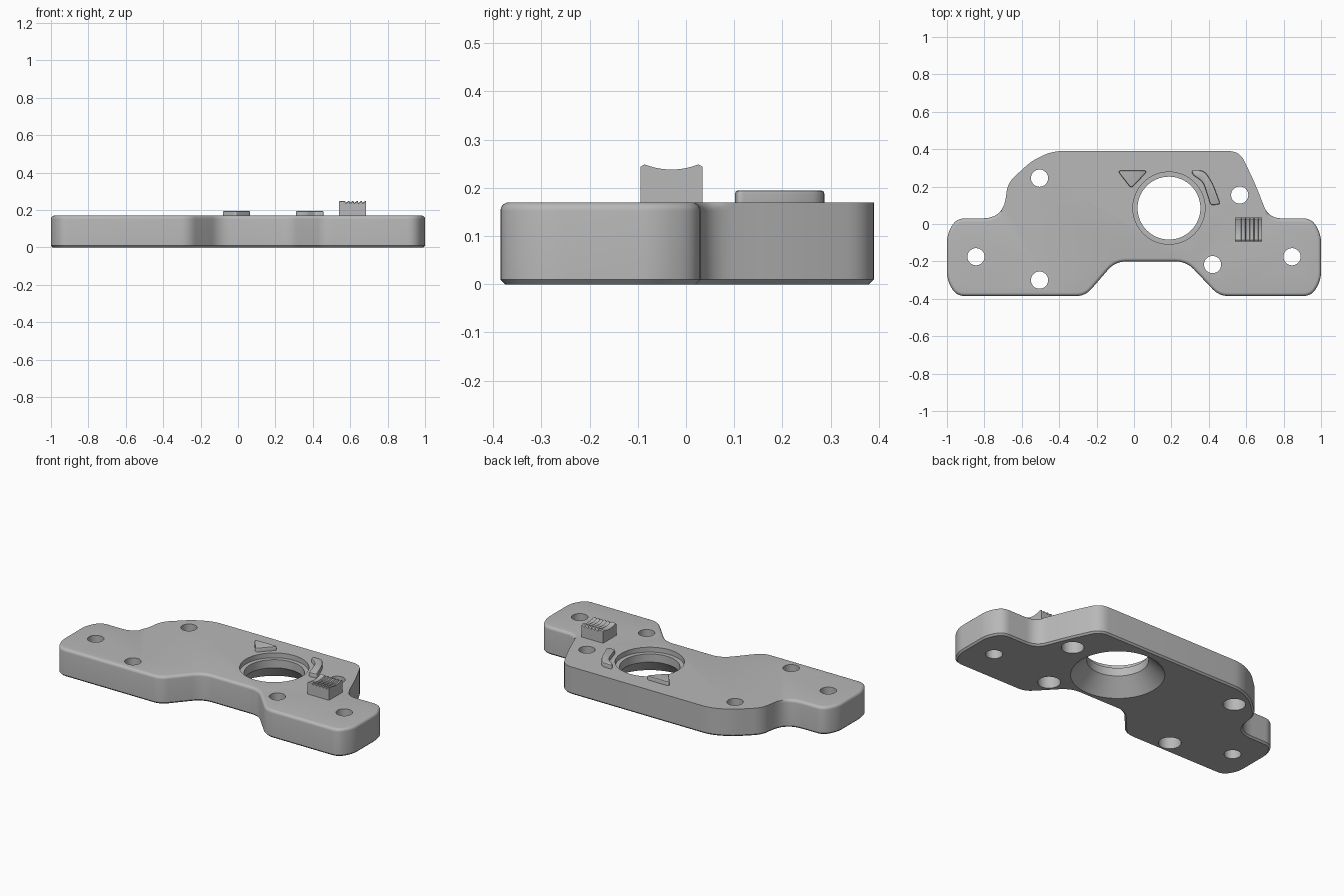
import bpy, bmesh, math
from mathutils import Vector

if "Cube" in bpy.data.objects:
    bpy.data.objects.remove(bpy.data.objects["Cube"])

grey = bpy.data.materials.new("plain grey")
grey.use_nodes = True
grey.diffuse_color = (0.48, 0.48, 0.48, 1)
grey.node_tree.nodes["Principled BSDF"].inputs["Base Color"].default_value = grey.diffuse_color


def loft(name, rings):
    """Join equal rings of points into a closed solid."""
    bm = bmesh.new()
    loops = [[bm.verts.new(p) for p in ring] for ring in rings]
    n = len(loops[0])
    for a, b in zip(loops, loops[1:]):
        for i in range(n):
            j = (i + 1) % n
            bm.faces.new((a[i], a[j], b[j], b[i]))
    bm.faces.new(loops[0][::-1])
    bm.faces.new(loops[-1])
    bmesh.ops.recalc_face_normals(bm, faces=bm.faces)
    mesh = bpy.data.meshes.new(name)
    bm.to_mesh(mesh)
    bm.free()
    obj = bpy.data.objects.new(name, mesh)
    bpy.context.collection.objects.link(obj)
    mesh.materials.append(grey)
    return obj


def select(obj):
    bpy.ops.object.select_all(action='DESELECT')
    obj.select_set(True)
    bpy.context.view_layer.objects.active = obj


def smooth(obj):
    select(obj)
    bpy.ops.object.shade_smooth_by_angle(angle=math.radians(32))


def rounded(corners, steps=6):
    """Round each (x, y, cut) corner of an outline."""
    out = []
    for i, (x, y, cut) in enumerate(corners):
        c = Vector((x, y))
        a, b = (Vector(corners[k % len(corners)][:2]) for k in (i - 1, i + 1))
        p, q = (c + (e - c).normalized() * cut for e in (a, b))
        for s in range(steps + 1):
            t = s / steps
            out.append(p * (1 - t) ** 2 + c * 2 * t * (1 - t) + q * t * t)
    return out


def slab(name, outline, levels, sharp_top_from=9.0):
    """Stack inset copies of a counter-clockwise outline at (z, inset, is_top) levels."""
    n = len(outline)
    normals = []
    for i in range(n):
        d = (outline[(i + 1) % n] - outline[i - 1]).normalized()
        normals.append(Vector((-d.y, d.x)))
    rings = []
    for z, inset, top in levels:
        ring = []
        for p, nrm in zip(outline, normals):
            q = p + nrm * (0 if top and p.y > sharp_top_from else inset)
            ring.append((q.x, q.y, z))
        rings.append(ring)
    return loft(name, rings)


def turned(name, x, y, profile, sides=48):
    angles = [2 * math.pi * k / sides for k in range(sides)]
    return loft(name, [[(x + r * math.cos(a), y + r * math.sin(a), z) for a in angles]
                       for r, z in profile])


# Plate, counter-clockwise from the front of the right wing
T = 0.17
plate_outline = rounded([
    (-0.95, -0.385, 0.045), (-0.26, -0.385, 0.05), (-0.1, -0.2, 0.06),
    (0.28, -0.2, 0.06), (0.455, -0.385, 0.05), (0.95, -0.385, 0.045),
    (1.0, -0.3, 0.045), (1.0, -0.055, 0.045), (0.95, 0.03, 0.045),
    (0.72, 0.03, 0.07), (0.65, 0.21, 0.06), (0.565, 0.39, 0.06),
    (-0.44, 0.39, 0.06), (-0.55, 0.335, 0.04), (-0.675, 0.22, 0.05),
    (-0.70, 0.03, 0.11), (-0.95, 0.03, 0.045),
    (-1.0, -0.055, 0.045), (-1.0, -0.3, 0.045)])
R = 0.018
levels = [(0, 0.01, False), (0.01, 0, False)]
for k in range(6):
    a = math.pi / 2 * k / 5
    levels.append((T - R + R * math.sin(a), R * (1 - math.cos(a)), True))
plate = slab("plate", plate_outline, levels, sharp_top_from=0.06)

# Holes: plain in the wings, stepped in the body, flared under the large opening
cutters = [turned("wing_hole_cutter", x, -0.175, [(0.046, -0.1), (0.046, 0.3)], 32)
           for x in (-0.845, 0.845)]
for x, y in ((-0.505, -0.3), (-0.505, 0.245), (0.565, 0.155), (0.42, -0.217)):
    cutters.append(turned("body_hole_cutter", x, y, [
        (0.062, -0.1), (0.062, 0.1), (0.046, 0.1), (0.046, 0.3)], 32))
cutters.append(turned("opening_cutter", 0.187, 0.085, [
    (0.256, -0.1), (0.256, 0), (0.168, 0.09), (0.168, 0.14), (0.193, 0.14), (0.193, 0.3)], 64))
for cutter in cutters:
    cutter.hide_render = True
    select(plate)
    mod = plate.modifiers.new("cut", 'BOOLEAN')
    mod.operation = 'DIFFERENCE'
    mod.object = cutter
    bpy.ops.object.modifier_apply(modifier=mod.name)
    bpy.data.objects.remove(cutter)
smooth(plate)

# Raised markers beside the opening
marker_levels = [(T - 0.01, 0, False), (0.188, 0, False), (0.193, 0.002, False), (0.195, 0.007, False)]
triangle = rounded([(-0.09, 0.286, 0.025), (-0.015, 0.19, 0.018), (0.075, 0.286, 0.025)])
smooth(slab("triangle_marker", triangle, marker_levels))
arc = rounded([
    (0.305, 0.287, 0.015), (0.315, 0.262, 0.012), (0.37, 0.225, 0.03),
    (0.41, 0.1, 0.015), (0.462, 0.106, 0.015), (0.42, 0.22, 0.04), (0.375, 0.287, 0.03)])
smooth(slab("arc_marker", arc, marker_levels))


# Thumb grip: a dished block with saw teeth across its top
def grip_section(x, drop):
    y0, y1 = -0.094, 0.034
    ring = [(x, y1, T - 0.01), (x, y0, T - 0.01)]
    for k in range(17):
        u = -1 + k / 8
        z = 0.238 + 0.014 * u * u - (0.008 if abs(u) == 1 else 0)
        ring.append((x, (y0 + y1) / 2 + u * (y1 - y0) / 2, z - drop))
    return ring


teeth = 5
stations = [(0.54, 0.004), (0.546, 0), (0.572, 0)]
pitch = (0.685 - 0.572) / teeth
for k in range(teeth):
    x = 0.572 + k * pitch
    stations += [(x + 0.15 * pitch, 0.011), (x + 0.85 * pitch, 0.0), (x + pitch, 0.0)]
smooth(loft("thumb_grip", [grip_section(x, d) for x, d in stations]))
